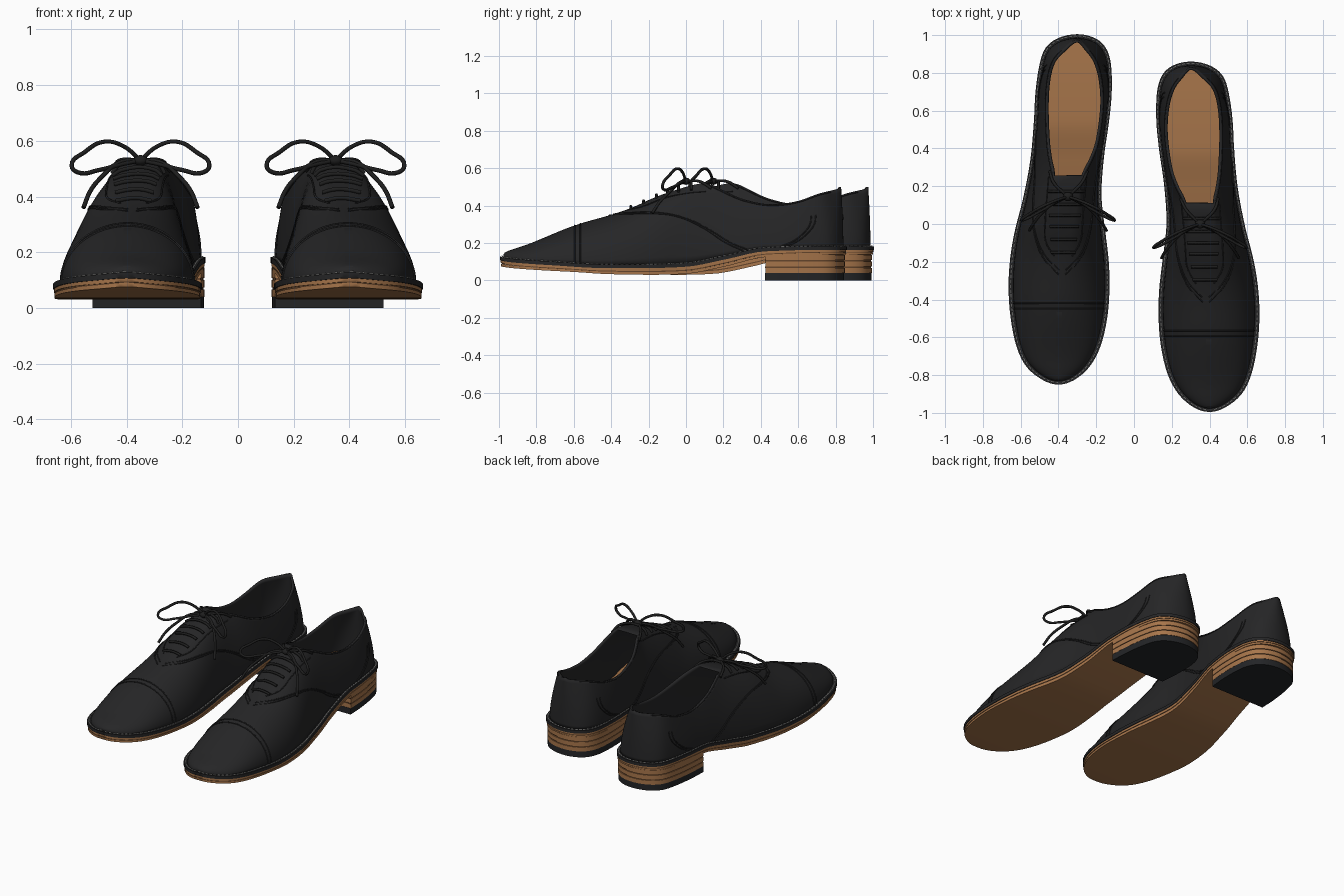
import bpy, bmesh, math
from mathutils import Vector, Matrix

cube = bpy.data.objects.get("Cube")
if cube:
    bpy.data.objects.remove(cube, do_unlink=True)

MID, HALF = -0.0675, 0.9275
PARTS = []


def material(name, rgb):
    m = bpy.data.materials.new(name)
    m.use_nodes = True
    m.diffuse_color = (*rgb, 1)
    bsdf = m.node_tree.nodes["Principled BSDF"]
    bsdf.inputs["Base Color"].default_value = (*rgb, 1)
    bsdf.inputs["Roughness"].default_value = 0.7
    return m


BLACK = material("black leather", (0.019, 0.019, 0.020))
LACE = material("black lace", (0.013, 0.013, 0.013))
RUBBER = material("black rubber", (0.017, 0.018, 0.020))
TAN = material("tan leather", (0.39, 0.18, 0.07))
GROOVE = material("dark brown groove", (0.13, 0.06, 0.025))
THREAD = material("pale thread", (0.5, 0.5, 0.48))


# Smooth tables along the shoe, keyed by an angle so that both ends come out round
def angle(y):
    return math.acos(max(-1, min(1, (MID - y) / HALF)))


def table(*rows):
    pts = [(angle(r[0]), r[1]) for r in rows]

    def slope(i):
        a, b = pts[max(i - 1, 0)], pts[min(i + 1, len(pts) - 1)]
        return (b[1] - a[1]) / (b[0] - a[0])

    def value(y):
        t = max(pts[0][0], min(pts[-1][0], angle(y)))
        i = max(k for k in range(len(pts) - 1) if pts[k][0] <= t)
        (t0, v0), (t1, v1) = pts[i], pts[i + 1]
        w = t1 - t0
        f = (t - t0) / w
        return (v0 * (1 + 2 * f) * (1 - f) ** 2 + slope(i) * w * f * (1 - f) ** 2
                + v1 * f * f * (3 - 2 * f) - slope(i + 1) * w * f * f * (1 - f))
    return value


Y0, Y1 = MID - HALF, MID + HALF
sole_in = table((Y0, .40), (-.97, .315), (-.9, .235), (-.8, .18), (-.65, .143), (-.5, .13),
                (-.35, .133), (-.2, .15), (0, .172), (.2, .16), (.4, .132), (.55, .118),
                (.7, .122), (.78, .145), (.83, .19), (Y1, .30))
sole_out = table((Y0, .40), (-.97, .485), (-.9, .57), (-.8, .62), (-.65, .652), (-.5, .664),
                 (-.35, .658), (-.2, .635), (0, .585), (.2, .548), (.4, .53), (.55, .522),
                 (.7, .50), (.78, .473), (.83, .42), (Y1, .30))
top_in = table((Y0, .40), (-.6, .395), (-.3, .355), (0, .29), (.11, .27), (.2, .225), (.3, .19),
               (.5, .165), (.65, .175), (.75, .205), (.82, .255), (Y1, .30))
top_out = table((Y0, .40), (-.6, .395), (-.3, .385), (0, .42), (.11, .425), (.2, .445), (.3, .458),
                (.5, .465), (.65, .455), (.75, .425), (.82, .36), (Y1, .30))
top_z = table((Y0, .135), (-.9, .18), (-.8, .217), (-.58, .302), (-.41, .35), (-.29, .39),
              (-.19, .435), (-.05, .485), (.11, .52), (.2, .485), (.3, .44), (.45, .408),
              (.6, .42), (.75, .468), (Y1, .5))
welt_z = table((Y0, .13), (-.7, .10), (-.45, .086), (0, .093), (.2, .13), (.42, .175), (Y1, .182))
floor_z = table((Y0, .078), (-.6, .045), (-.4, .033), (0, .035), (.2, .072), (.43, .125), (Y1, .14))


def stations(a, b, n):
    ta, tb = angle(a), angle(b)
    return [MID - HALF * math.cos(ta + (tb - ta) * i / n) for i in range(n + 1)]


def edge(side, y, sx=1, sy=1):
    """Point on the sole outline, drawn in by sx and sy."""
    a, b = sole_in(y), sole_out(y)
    return (a + b) / 2 + side * (b - a) / 2 * sx, MID + (y - MID) * sy


def surface(side, y, u, lift=0):
    """Point on the upper: u runs from the welt to the crest or collar."""
    bx, by = edge(side, y, .91, .98)
    tx = (top_out if side > 0 else top_in)(y)
    ty = by - .012 * max(0, (y - .11) / .74)
    k = max(0, min(1, (y + .15) / .4))
    k = k * k * (3 - 2 * k)
    p = u * math.pi / 2
    h = (1 - math.cos(p)) * (1 - k) + u ** 1.7 * k
    v = math.sin(p) * (1 - k) + u * k
    z0 = welt_z(y) - .004
    return Vector((bx + (tx - bx) * h + side * lift * math.cos(p), by + (ty - by) * h,
                   z0 + (top_z(y) - z0) * v + lift * math.sin(p)))


def finish(name, bm, mat):
    mesh = bpy.data.meshes.new(name)
    bm.to_mesh(mesh)
    bm.free()
    mesh.materials.append(mat)
    mesh.shade_smooth()
    mesh.set_sharp_from_angle(angle=math.radians(40))
    ob = bpy.data.objects.new("left_" + name, mesh)
    bpy.context.collection.objects.link(ob)
    PARTS.append(ob)
    return ob


def layer(name, low, high, mat, sx=1, sy=1, a=Y0, b=Y1, n=56):
    """Slab following the sole outline between two height functions."""
    bm = bmesh.new()
    rows = []
    for y in stations(a, b, n):
        rows.append([bm.verts.new((*edge(s, y, sx, sy), f(y)))
                     for s, f in ((-1, low), (1, low), (1, high), (-1, high))])
    for p, q in zip(rows, rows[1:]):
        for j in range(4):
            k = (j + 1) % 4
            bm.faces.new((p[j], p[k], q[k], q[j]))
    bm.faces.new(rows[0])
    bm.faces.new(rows[-1])
    bmesh.ops.remove_doubles(bm, verts=bm.verts, dist=.0003)
    bmesh.ops.recalc_face_normals(bm, faces=bm.faces)
    return finish(name, bm, mat)


def tube(name, paths, radius, mat, steps=6):
    cu = bpy.data.curves.new(name, "CURVE")
    cu.dimensions = "3D"
    cu.bevel_depth, cu.bevel_resolution = radius, 1
    cu.resolution_u, cu.use_fill_caps = steps, True
    for path in paths:
        sp = cu.splines.new("BEZIER")
        sp.bezier_points.add(len(path) - 1)
        for bp, co in zip(sp.bezier_points, path):
            bp.co = co
            bp.handle_left_type = bp.handle_right_type = "AUTO"
    cu.materials.append(mat)
    ob = bpy.data.objects.new("left_" + name, cu)
    bpy.context.collection.objects.link(ob)
    PARTS.append(ob)


# Upper: ribs up both sides, joined over the forefoot, open above the heel
bm = bmesh.new()
RIBS, FRONT = 14, .115
ys = stations(Y0, FRONT, 40) + stations(FRONT, Y1, 32)[1:]
grid = {s: [[bm.verts.new(surface(s, y, j / RIBS)) for j in range(RIBS + 1)] for y in ys]
        for s in (-1, 1)}
for i in range(len(ys) - 1):
    for s in (-1, 1):
        p, q = grid[s][i], grid[s][i + 1]
        for j in range(RIBS):
            quad = (p[j], q[j], q[j + 1], p[j + 1])
            bm.faces.new(quad if s > 0 else quad[::-1])
    if ys[i + 1] < FRONT + .001:
        bm.faces.new((grid[1][i][-1], grid[1][i + 1][-1], grid[-1][i + 1][-1], grid[-1][i][-1]))
bmesh.ops.remove_doubles(bm, verts=bm.verts, dist=.0003)
upper = finish("upper", bm, BLACK)
solid = upper.modifiers.new("thickness", "SOLIDIFY")
solid.thickness, solid.offset = .014, -1

# Sole, welt and insole
def mix(f):
    return lambda y: floor_z(y) + (welt_z(y) - .02 - floor_z(y)) * f

layer("lower_sole", mix(0), mix(.42), TAN, .98, .995)
layer("sole_groove", mix(.42), mix(.58), GROOVE, .97, .992)
layer("upper_sole", mix(.58), mix(1), TAN, .985, .996)
layer("welt", mix(1), welt_z, BLACK)
layer("insole", lambda y: welt_z(y) + .006, lambda y: welt_z(y) + .012, TAN, .85, .96, -.3)

# Stacked heel
START, STEP = .43, .034
layer("heel_tip", lambda y: 0, lambda y: .04, RUBBER, .975, .985, START, Y1, 30)
for i in range(3):
    z = .04 + STEP * i
    layer(f"heel_lift_{i + 1}", lambda y: z, lambda y: z + .027, TAN, .98, .988, START, Y1, 30)
    layer(f"heel_groove_{i + 1}", lambda y: z + .027, lambda y: z + STEP, GROOVE,
          .965, .982, START, Y1, 30)

# Welt stitching: dashes spaced evenly round the outline
ring = [Vector((*edge(s, y, .955, .989), welt_z(y) + .001))
        for s, seq in ((1, stations(Y0, Y1, 500)), (-1, stations(Y0, Y1, 500)[::-1])) for y in seq]
dashes, run, start = [], 0, ring[0]
for p, q in zip(ring, ring[1:]):
    run += (q - p).length
    if start and run > .014:
        dashes.append((start, q))
        start = None
    if run > .023:
        start, run = q, 0
tube("welt_stitching", dashes, .003, THREAD, 1)

# Seams lying on the upper
seams = []
for y in (-.575, -.605):
    seams.append([surface(-1, y, j / 10, .001) for j in range(11)]
                 + [surface(1, y, j / 10, .001) for j in range(9, -1, -1)])
for s in (-1, 1):
    for d in (0, .025):
        seams.append([surface(s, y + d, u, .001) for y, u in
                      ((-.42, .97), (-.33, .75), (-.2, .58), (-.05, .47), (.1, .36), (.22, .2), (.31, .03))])
        seams.append([surface(s, y + d, u, .001) for y, u in
                      ((.69, .62), (.68, .45), (.64, .28), (.58, .12), (.52, .03))])
    seams.append([surface(s, y, u, .001) for y, u in
                  ((.11, .86), (0, .82), (-.12, .78), (-.24, .78), (-.32, .9))])
    seams.append([surface(s, y, .97, .001) for y in stations(.12, .8, 14)])
tube("seams", seams, .0035, BLACK)

# Lace bars across the instep, running up to the top eyelets
bars = []
for y in (-.3, -.23, -.16, -.1, -.04, .03):
    ends = [surface(s, y, .86, .006) for s in (-1, 1)]
    bars.append([ends[0], surface(-1, y, 1, .008), surface(1, y, 1, .008), ends[1]])
KNOT = Vector((.35, 0, .53))
for s in (-1, 1):
    bars.append([KNOT, surface(s, .08, .98, .015), surface(s, .14, .92, .006)])
tube("lace_bars", bars, .008, LACE)

# Bow: two loops, two tails and a knot
bow = []
for s in (-1, 1):
    loop = [(0, 0, 0), (.06, -.02, .05), (.13, -.05, .067), (.2, -.09, .03), (.247, -.125, -.02),
            (.225, -.12, -.043), (.15, -.08, -.035), (.06, -.03, -.012), (0, 0, 0)]
    tail = [(0, 0, 0), (.07, -.03, -.005), (.14, -.09, -.06), (.18, -.14, -.11), (.205, -.18, -.17)]
    for path in (loop, tail):
        bow.append([KNOT + Vector((s * x, y, z)) for x, y, z in path])
tube("lace_bow", bow, .008, LACE)
bm = bmesh.new()
bmesh.ops.create_uvsphere(bm, u_segments=14, v_segments=8, radius=.024,
                          matrix=Matrix.Translation(KNOT) @ Matrix.Diagonal((1.15, 1, .8, 1)))
finish("lace_knot", bm, LACE)

# Right shoe: mirrored and set back
flip = Matrix.Translation((0, .145, 0)) @ Matrix.Diagonal((-1, 1, 1, 1))
for ob in PARTS:
    twin = ob.copy()
    twin.data = ob.data.copy()
    twin.name = ob.name.replace("left_", "right_")
    twin.data.transform(flip)
    if twin.type == "MESH":
        twin.data.flip_normals()
    bpy.context.collection.objects.link(twin)
